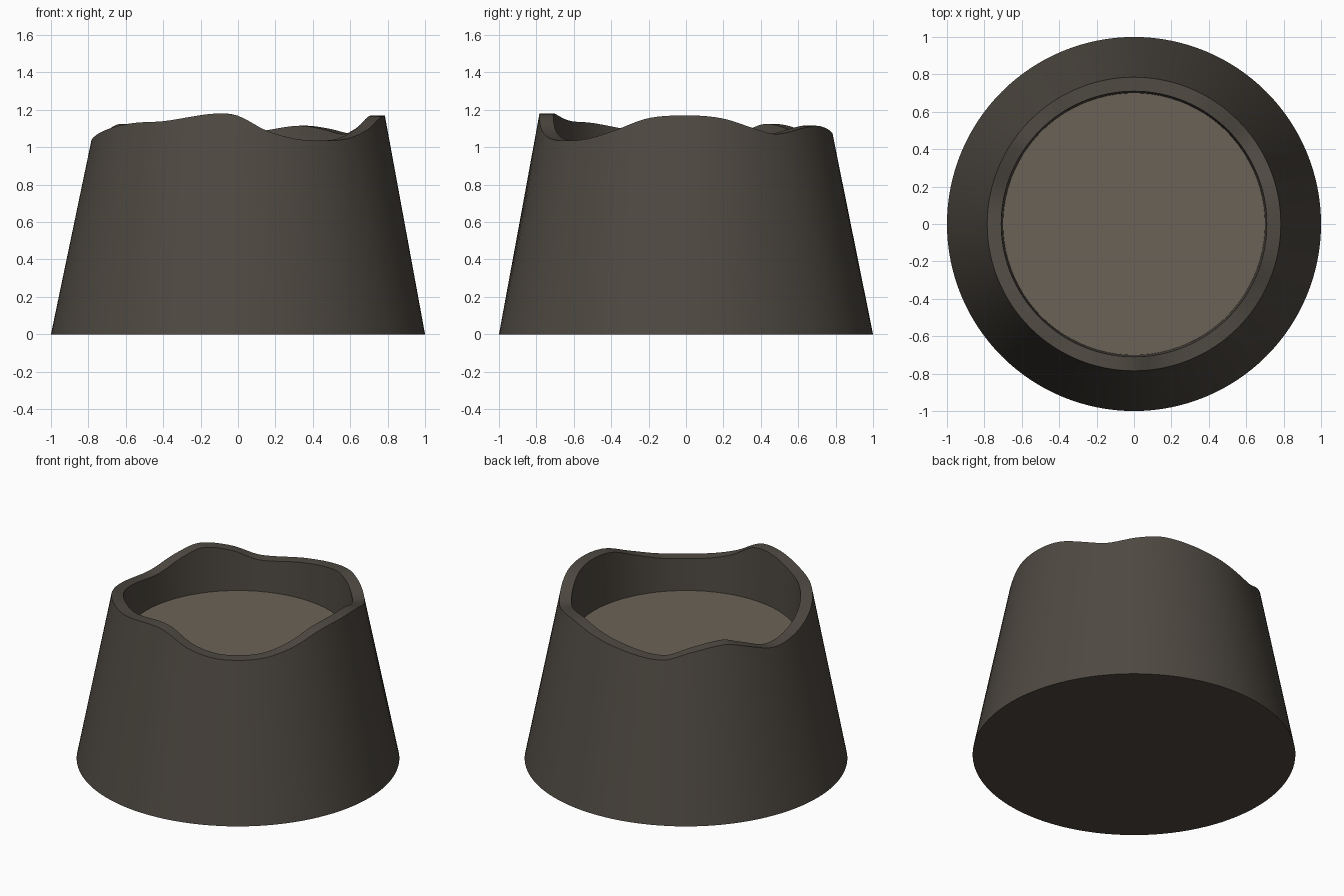
import bpy, bmesh, math

if "Cube" in bpy.data.objects:
    bpy.data.objects.remove(bpy.data.objects["Cube"])

SEGS = 128
FLOOR_Z = 0.82

# Wavy rim: (angle in degrees, height), 0 = +x, counter-clockwise
RIM = [(0, 1.17), (14, 1.155), (29, 1.095), (38, 1.07), (52, 1.10), (63, 1.115),
       (78, 1.09), (90, 1.065), (114, 1.03), (128, 1.09), (143, 1.125), (153, 1.09),
       (168, 1.025), (180, 1.03), (209, 1.10), (225, 1.13), (240, 1.14), (261, 1.18),
       (270, 1.168), (281, 1.09), (293, 1.045), (305, 1.035), (318, 1.045),
       (331, 1.09), (345, 1.155)]


def rim_height(deg):
    """Smooth periodic curve through the rim points."""
    n = len(RIM)

    def pt(i):
        turns, k = divmod(i, n)
        return RIM[k][0] + 360 * turns, RIM[k][1]

    def slope(i):
        (a0, h0), (a1, h1) = pt(i - 1), pt(i + 1)
        return (h1 - h0) / (a1 - a0)

    i = max(k for k in range(n) if RIM[k][0] <= deg)
    (a0, h0), (a1, h1) = pt(i), pt(i + 1)
    d = a1 - a0
    t = (deg - a0) / d
    return ((2*t**3 - 3*t**2 + 1) * h0 + (t**3 - 2*t**2 + t) * d * slope(i)
            + (3*t**2 - 2*t**3) * h1 + (t**3 - t**2) * d * slope(i + 1))


def ring(bm, radius, height):
    verts = []
    for s in range(SEGS):
        a = 2 * math.pi * s / SEGS
        z = height(math.degrees(a)) if callable(height) else height
        verts.append(bm.verts.new((radius * math.cos(a), radius * math.sin(a), z)))
    return verts


def finish(name, bm, color):
    me = bpy.data.meshes.new(name)
    bm.to_mesh(me)
    bm.free()
    ob = bpy.data.objects.new(name, me)
    bpy.context.collection.objects.link(ob)
    mat = bpy.data.materials.new(name + "_color")
    mat.diffuse_color = (*color, 1)
    mat.use_nodes = True
    mat.node_tree.nodes["Principled BSDF"].inputs["Base Color"].default_value = mat.diffuse_color
    me.materials.append(mat)
    bpy.ops.object.select_all(action='DESELECT')
    ob.select_set(True)
    bpy.context.view_layer.objects.active = ob
    bpy.ops.object.shade_smooth_by_angle(angle=math.radians(30))


# Tapered body with wavy rim and inner wall
bm = bmesh.new()
rings = [ring(bm, r, h) for r, h in
         ((1.0, 0.0), (0.785, rim_height), (0.71, rim_height), (0.70, FLOOR_Z))]
for lo, hi in zip(rings, rings[1:]):
    for s in range(SEGS):
        t = (s + 1) % SEGS
        bm.faces.new((lo[s], lo[t], hi[t], hi[s]))
bm.faces.new(rings[0][::-1])
finish("stump_body", bm, (0.078, 0.067, 0.054))

# Flat recessed floor inside the rim
bm = bmesh.new()
bm.faces.new(ring(bm, 0.70, FLOOR_Z))
finish("inner_floor", bm, (0.145, 0.123, 0.095))
